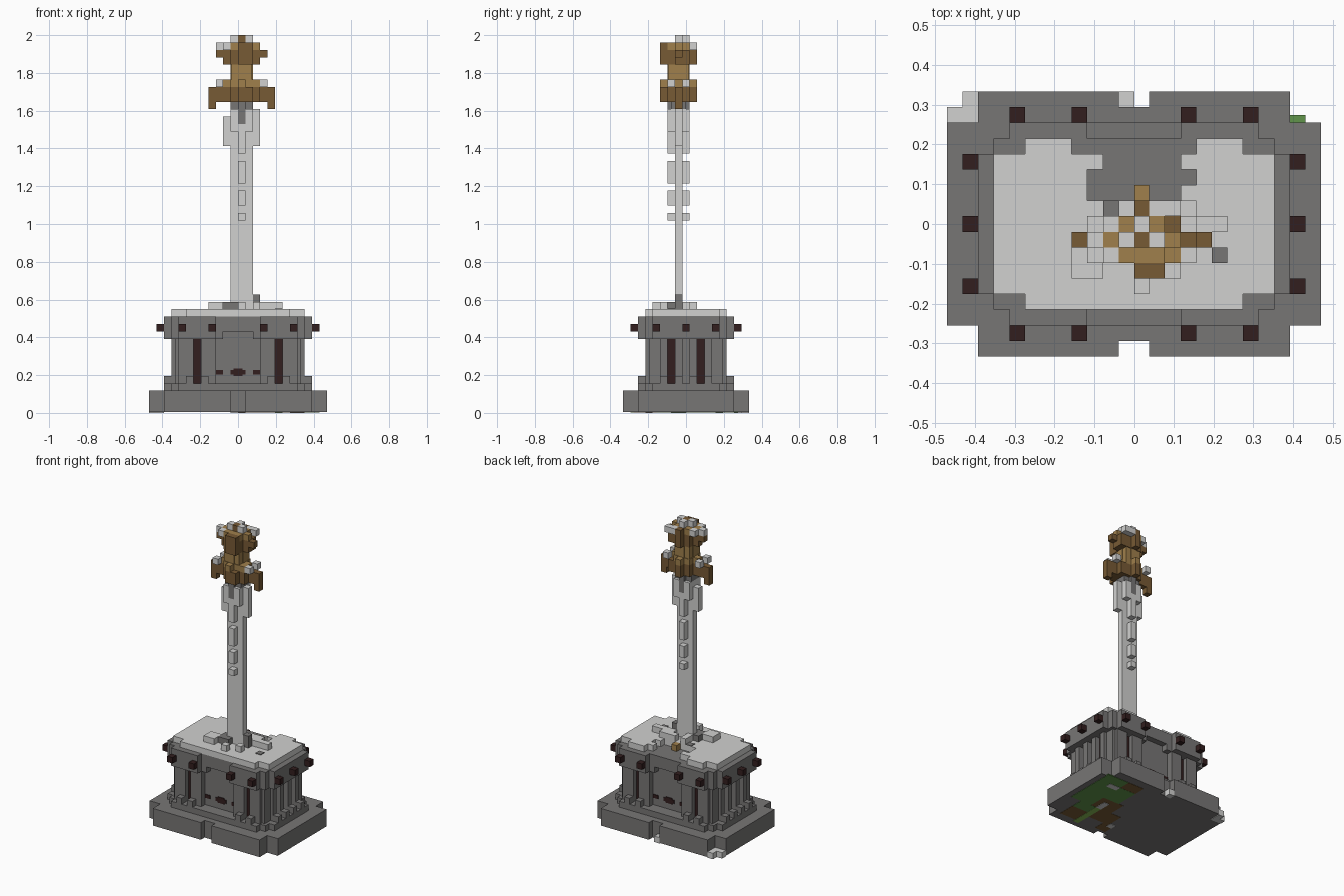
import bpy
import bmesh
from mathutils import Matrix, Vector

cube = bpy.data.objects.get("Cube")
if cube:
    bpy.data.objects.remove(cube, do_unlink=True)

U = 2 / 51  # size of one block


def material(name, r, g, b):
    m = bpy.data.materials.new(name)
    m.use_nodes = True
    m.diffuse_color = (r, g, b, 1)
    m.node_tree.nodes["Principled BSDF"].inputs["Base Color"].default_value = (r, g, b, 1)
    return m


STONE = material("dark stone", .185, .18, .178)
LIGHT = material("pale stone", .64, .64, .63)
BROWN = material("dark bronze", .185, .103, .035)
GOLD = material("bronze", .35, .215, .072)
RED = material("dark red", .032, .013, .013)
MOSS = material("moss green", .12, .3, .07)
LEAF = material("bright green", .25, .5, .09)


def part(name, mat, boxes, mirror_x=False, mirror_y=False):
    """Blocks given as x0, x1, y0, y1, z0, z1 in block units."""
    bm = bmesh.new()
    for x0, x1, y0, y1, z0, z1 in boxes:
        for sx in ((1, -1) if mirror_x else (1,)):
            for sy in ((1, -1) if mirror_y else (1,)):
                center = Vector((sx * (x0 + x1), sy * (y0 + y1), z0 + z1)) * U / 2
                size = Vector((x1 - x0, y1 - y0, z1 - z0)) * U
                bmesh.ops.create_cube(bm, size=1, matrix=Matrix.LocRotScale(center, None, size))
    mesh = bpy.data.meshes.new(name)
    bm.to_mesh(mesh)
    bm.free()
    mesh.materials.append(mat)
    obj = bpy.data.objects.new(name, mesh)
    bpy.context.scene.collection.objects.link(obj)


def layers(name, mat, sizes, cx=0, cy=0):
    """Centred blocks given as half width, half depth, z0, z1."""
    part(name, mat, [(cx - w, cx + w, cy - d, cy + d, a, b) for w, d, a, b in sizes])


def sword(name, mat, sizes):
    layers(name, mat, sizes, .5, -1)


def flat(name, mat, areas, z0, z1):
    """Areas given as x0, x1, y0, y1, all between the same heights."""
    part(name, mat, [a + (z0, z1) for a in areas])


# Plinth and step, with notched corners and centres
layers("plinth_core", STONE, [(12, 6.5, .1, 3), (10, 7.5, .1, 3)])
part("plinth_fronts", STONE, [(1, 10, 7, 8.5, .1, 3)], True, True)
layers("step", STONE, [(10, 4.5, 3, 4), (9, 5.5, 3, 4), (8, 6.5, 3, 4)])
flat("fallen_chips", LIGHT, [(-11, -10, 6.5, 8.5), (-12, -11, 6.5, 7.5), (-1, 0, 7.5, 8.5)], 0, 1)

# Pedestal body with pillars, feet and red slots
layers("pedestal_body", STONE, [(8, 4.5, 4, 10)])
front_pillars = (3, 4, 6, 7)
side_pillars = (.5, 2.5)
part("front_pillars", STONE, [(x, x + 1, 4, 5.5, 4, 10) for x in front_pillars], True, True)
part("front_feet", STONE, [(x, x + 1, 4, 6.5, 4, 5) for x in (4, 6)], True, True)
part("side_pillars", STONE, [(7.5, 9, y, y + 1, 4, 10) for y in side_pillars], True, True)
part("side_feet", STONE, [(7.5, 10, y, y + 1, 4, 5) for y in side_pillars], True, True)
part("corner_pillars", STONE, [(7, 8.5, 3.5, 5, 4, 10)], True, True)
part("front_slots", RED, [(5, 6, 4.5, 4.7, 4, 10)], True, True)
part("side_slots", RED, [(8, 8.2, 1.5, 2.5, 4, 10)], True, True)
part("panel_marks", RED, [(0, .6, 4.5, 4.6, 5, 6), (.6, 1, 4.5, 4.6, 5.2, 5.8),
                          (2, 3, 4.5, 4.6, 5.2, 5.8)], True, True)

# Cornice with studs
layers("cornice", STONE, [(10, 4.5, 10, 13), (2, 5.5, 11, 13)])
part("cornice_fronts", STONE, [(2, 9, 4, 5.5, 10, 13), (3, 8, 5, 6.5, 10, 13)], True, True)
part("front_studs", RED, [(x, x + 1, 6.5, 7.5, 11, 12) for x in (3, 7)], True, True)
part("side_studs", RED, [(10, 11, y, y + 1, 11, 12) for y in (-.5, 3.5)], True, True)

# Pale top slab, broken open at the back
slab = [(-9, 9, -4.5, 1.5), (-7, 7, -5.5, -4.5), (-9, -3, 1.5, 3.5), (3, 9, 1.5, 2.5),
        (4, 9, 2.5, 3.5), (-9, -2, 3.5, 4.5), (3, 9, 3.5, 4.5), (-7, -4, 4.5, 5.5), (4, 7, 4.5, 5.5)]
flat("top_slab", LIGHT, slab, 13, 14)
flat("slab_stains", STONE, [(5, 6, -2.5, -1.5), (-2, -1, .5, 1.5)], 13.9, 14.1)

# Rubble around the blade
rubble = [(-4, -2, -3.5, -1.5), (2, 6, -.5, .5), (3, 4, .5, 1.5), (0, 1, -4.5, -3.5),
          (2, 3, -3.5, -2.5), (1, 3, .5, 1.5), (-1, 0, -.5, 1.5)]
flat("pale_rubble", LIGHT, rubble, 14, 15)
flat("dark_rubble", STONE, [(-2, 0, -2.5, -1.5), (-2, -1, -1.5, -.5)], 14, 15)
flat("dark_shard", STONE, [(2, 3, -1.5, -.5)], 14, 16)
flat("bronze_chip", GOLD, [(0, 1, 1.5, 2.5)], 13, 14)

# Sword blade, raised ridge and shoulders
sword("blade", LIGHT, [(1.5, .5, 14, 41), (2.5, .5, 36, 40)])
sword("blade_ridge", LIGHT, [(.5, 1.5, 26, 27), (.5, 1.5, 28, 30),
                             (.5, 1.5, 31, 34), (.5, 1.5, 35, 39)])
flat("blade_chips", LIGHT, [(-1, 0, -2.5, -1.5), (1, 2, -2.5, -1.5),
                            (-1, 0, -.5, .5), (1, 2, -.5, .5)], 38, 41)
flat("shoulder_chip", LIGHT, [(2, 3, -1.5, -.5)], 40, 41)
sword("blade_root", STONE, [(.5, 1.5, 39, 42), (1.5, 1, 41, 42)])

# Guard with drooping tips, collar and pale knobs
sword("guard", BROWN, [(4.5, .5, 42, 44), (2.5, .5, 42, 44), (1.5, 1.5, 42, 44), (.5, 2.5, 42, 44)])
flat("guard_corners", BROWN, [(2, 3, -.5, .5), (1, 2, -3.5, -2.5), (2, 3, -2.5, -1.5)], 42, 44)
flat("guard_tips", BROWN, [(-4, -3, -1.5, -.5), (4, 5, -1.5, -.5)], 41, 42)
sword("guard_collar", GOLD, [(2.5, .5, 44, 45), (1.5, 1.5, 44, 45), (.5, 2.5, 44, 45)])
flat("collar_corner", GOLD, [(2, 3, -2.5, -1.5)], 44, 45)
flat("guard_knobs", LIGHT, [(x, x + 1, y, y + 1) for x in (-3, 3) for y in (-2.5, -.5)], 44, 45)

# Grip and pommel
sword("grip", GOLD, [(1.5, .5, 45, 47), (.5, 1.5, 45, 47), (1.4, 1.4, 45, 47)])
sword("pommel_ring", BROWN, [(2.5, .5, 47, 49), (1.5, 1.5, 47, 49), (.5, 2.5, 47, 49),
                             (3.5, .5, 48, 49)])
flat("ring_corners", BROWN, [(2, 3, -.5, .5), (1, 2, -3.5, -2.5)], 47, 49)
sword("pommel_crown", GOLD, [(1.5, 1.5, 49, 50)])
flat("crown_ends", GOLD, [(-2, -1, -1.5, -.5), (2, 3, -1.5, -.5)], 49, 50)
flat("crown_fronts", BROWN, [(0, 2, -3.5, -2.5), (0, 1, .5, 1.5)], 49, 50)
flat("crown_chips", LIGHT, [(-3, -2, -1.5, -.5), (-2, -1, -2.5, -1.5),
                            (-2, -1, -.5, .5), (2, 3, .5, 1.5), (1, 2, .5, 1.5)], 49, 50)
flat("pommel_chips", LIGHT, [(-1, 0, -1.5, -.5), (1, 2, -1.5, -.5), (0, 1, -.5, .5)], 50, 51)
sword("pommel_tip", BROWN, [(.5, .5, 50, 51)])

# Thin patches on the underside
flat("moss_patch", MOSS, [(7, 11, -2, 7), (6, 9, -4, -2), (4, 7, 1, 5)], .04, .2)
flat("earth_patches", BROWN, [(6, 9, -7, -4), (4, 7, 5, 7), (1, 5, -5, -2),
                              (3, 7, -2, 1), (0, 2, -7, -5)], .06, .2)
flat("grass_streak", LEAF, [(5, 6, -7.5, -2)], .02, .2)
flat("pale_streak", LIGHT, [(5, 6, -2, 0), (7, 9, 4, 5), (0, 1, -5.5, -4.5)], 0, .2)
